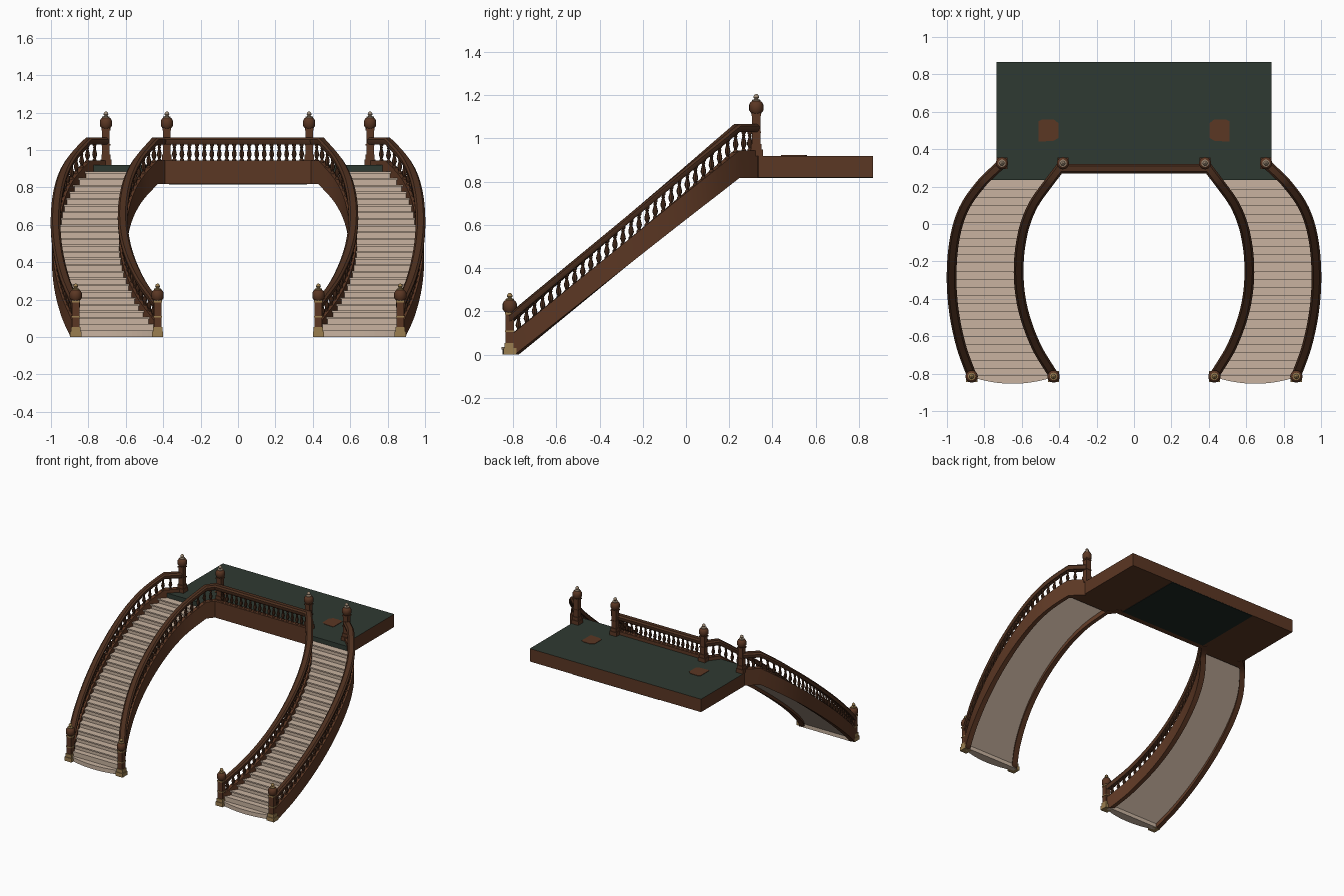
import bpy, bmesh, math
from mathutils import Matrix, Vector

if "Cube" in bpy.data.objects:
    bpy.data.objects.remove(bpy.data.objects["Cube"])


def material(name, rgb):
    m = bpy.data.materials.new(name)
    m.use_nodes = True
    m.diffuse_color = (*rgb, 1)
    m.node_tree.nodes["Principled BSDF"].inputs["Base Color"].default_value = (*rgb, 1)
    return m


wood = material("brown wood", (0.105, 0.038, 0.017))
dark_wood = material("dark wood", (0.072, 0.028, 0.013))
stone = material("beige stone", (0.58, 0.45, 0.35))
carpet = material("dark green floor", (0.028, 0.042, 0.032))
gold = material("old gold", (0.33, 0.21, 0.08))
shade = material("green black underside", (0.012, 0.02, 0.016))
pale = material("pale finial", (0.35, 0.26, 0.18))


def finish(bm, name, *mats, smooth=False):
    bmesh.ops.recalc_face_normals(bm, faces=bm.faces)
    me = bpy.data.meshes.new(name)
    bm.to_mesh(me)
    bm.free()
    for m in mats:
        me.materials.append(m)
    if smooth:
        me.shade_smooth()
        me.set_sharp_from_angle(angle=math.radians(40))
    ob = bpy.data.objects.new(name, me)
    bpy.context.collection.objects.link(ob)
    return ob


def loft(bm, rings, mat=0):
    """Join closed rings of points into a capped solid."""
    rows = [[bm.verts.new(p) for p in ring] for ring in rings]
    n = len(rows[0])
    faces = [bm.faces.new((a[i], a[(i + 1) % n], b[(i + 1) % n], b[i]))
             for a, b in zip(rows, rows[1:]) for i in range(n)]
    faces += [bm.faces.new(rows[0][::-1]), bm.faces.new(rows[-1])]
    for f in faces:
        f.material_index = mat


def prism(bm, outline, z0, z1, mat=0):
    loft(bm, [[(x, y, z) for x, y in outline] for z in (z0, z1)], mat)


def box(bm, x, y, hx, hy, z0, z1, mat=0):
    prism(bm, [(x - hx, y - hy), (x + hx, y - hy), (x + hx, y + hy), (x - hx, y + hy)], z0, z1, mat)


def lathe(bm, x, y, z, profile, sides, mat=0):
    loft(bm, [[(x + r * math.cos(math.tau * k / sides), y + r * math.sin(math.tau * k / sides), z + h)
               for k in range(sides)] for r, h in profile], mat)


# Plan curves of the two sides of a flight, as (y, x)
FOOT, HEAD, POST = -0.81, 0.235, 0.32
INNER = [(FOOT, .43), (-.65, .525), (-.45, .595), (-.25, .617), (-.05, .595), (.1, .54), (HEAD, .445), (POST, .38)]
OUTER = [(FOOT, .868), (-.65, .925), (-.45, .965), (-.25, .975), (-.05, .953), (.1, .9), (HEAD, .80), (POST, .71)]


def plan_x(curve, y):
    i = max(k for k in range(len(curve) - 1) if y >= curve[k][0] or k == 0)
    (ya, a), (yb, b) = curve[i], curve[i + 1]
    t = (y - ya) / (yb - ya)
    if i == len(curve) - 2:
        return a + (b - a) * t

    def slope(k):
        p, q = curve[max(k - 1, 0)], curve[k + 1]
        return (q[1] - p[1]) / (q[0] - p[0]) * (yb - ya)
    return ((2 * t**3 - 3 * t**2 + 1) * a + (t**3 - 2 * t**2 + t) * slope(i)
            + (3 * t**2 - 2 * t**3) * b + (t**3 - t**2) * slope(i + 1))


def rise(low, high):
    """Height that climbs steadily with y and levels off at the landing."""
    return lambda y: low + (high - low) * min(1, (y - FOOT) / (HEAD - FOOT))


rail_top, rail_base = rise(.19, 1.068), rise(.15, 1.03)
string_top, string_base = rise(.085, .945), rise(-.02, .818)
FLOOR, UNDER = .92, .82

YS = [FOOT + (HEAD - FOOT) * i / 40 for i in range(41)] + [POST]
RAIL = [(-.75, 0), (.75, 0), (1, .35), (1, .7), (.6, 1), (-.6, 1), (-1, .7), (-1, .35)]
PLANK = [(-1, 0), (1, 0), (1, 1), (-1, 1)]


def sweep(bm, curve, s, section, half, base, top):
    pts = [Vector((s * plan_x(curve, y), y)) for y in YS]
    rings = []
    for i, p in enumerate(pts):
        d = (pts[min(i + 1, len(pts) - 1)] - pts[max(i - 1, 0)]).normalized()
        lo, hi = max(0, base(p.y)), top(p.y)
        rings.append([(p.x + d.y * half * u, p.y - d.x * half * u, lo + (hi - lo) * v) for u, v in section])
    loft(bm, rings)


BALUSTER = [(.011, 0), (.011, .1), (.006, .16), (.013, .36), (.012, .46), (.006, .7),
            (.009, .76), (.006, .82), (.011, .88), (.011, 1)]


def baluster(bm, x, y, lo, hi):
    lathe(bm, x, y, lo, [(r, h * (hi - lo)) for r, h in BALUSTER], 8)


RISERS = 26
STEPS = RISERS - 2
for s, side in ((1, "left"), (-1, "right")):
    # Strings, handrails and balusters
    for curve, where in ((INNER, "inner"), (OUTER, "outer")):
        bm = bmesh.new()
        sweep(bm, curve, s, PLANK, .019, string_base, string_top)
        finish(bm, f"{side}_{where}_string", wood, smooth=True)
        bm = bmesh.new()
        sweep(bm, curve, s, RAIL, .026, rail_base, rail_top)
        finish(bm, f"{side}_{where}_handrail", dark_wood, smooth=True)
        bm = bmesh.new()
        for i in range(29):
            y = -.775 + i * .0372
            baluster(bm, s * plan_x(curve, y), y, string_top(y) - .008, rail_base(y) + .008)
        finish(bm, f"{side}_{where}_balusters", dark_wood, smooth=True)

    # Steps with a projecting tread and a sloping soffit
    bm = bmesh.new()
    run = (HEAD - FOOT) / STEPS
    for i in range(STEPS):
        y0, y1 = FOOT + i * run, FOOT + (i + 1) * run
        top = FLOOR * (i + 2) / RISERS

        def slab(ya, yb, za, zb, z):
            loft(bm, [[(s * plan_x(c, ya), ya, za), (s * plan_x(c, yb), yb, zb),
                       (s * plan_x(c, yb), yb, z), (s * plan_x(c, ya), ya, z)] for c in (INNER, OUTER)])
        slab(y0, y1, max(.002, string_base(y0) + .025), max(.002, string_base(y1) + .025), top - .01)
        slab(max(FOOT, y0 - .009), y1, top - .01, top - .01, top)
    finish(bm, f"{side}_steps", stone)

    # Bowed bottom step
    bm = bmesh.new()
    for grow, z0, z1 in ((0, 0, .025), (.006, .025, .035)):
        arc = [(s * (.649 + .219 * t / 8), -.812 - grow - .036 * (1 - (t / 8) ** 2)) for t in range(-8, 9)]
        prism(bm, arc + [(s * .868, -.78), (s * .43, -.78)], z0, z1)
    finish(bm, f"{side}_bottom_step", stone)

    # Newel posts: plinth, shaft with collars, turned cap and finial
    for x, y, z, where in ((.43, -.815, 0, "lower_inner"), (.868, -.815, 0, "lower_outer"),
                           (.38, .325, FLOOR, "upper_inner"), (.706, .325, FLOOR, "upper_outer")):
        bm = bmesh.new()
        trim = 1 if z == 0 else 0
        box(bm, s * x, y, .03, .03, z, z + .03, trim)
        box(bm, s * x, y, .025, .025, z + .03, z + .055, trim)
        box(bm, s * x, y, .02, .02, z + .055, z + .2)
        box(bm, s * x, y, .023, .023, z + .105, z + .113, trim)
        box(bm, s * x, y, .023, .023, z + .185, z + .195, trim)
        lathe(bm, s * x, y, z, [(.022, .195), (.033, .21), (.033, .235), (.027, .247), (.014, .257)], 16)
        lathe(bm, s * x, y, z, [(.02, .252), (.02, .258), (.008, .262), (.013, .27), (.011, .279), (.003, .286)],
              12, 1 if z == 0 else 2)
        finish(bm, f"{side}_{where}_newel", wood, gold, pale, smooth=True)

    # Floor inlay
    bm = bmesh.new()
    prism(bm, [(s * a, b) for a, b in ((.405, .46), (.43, .445), (.51, .44), (.51, .55),
                                       (.49, .56), (.43, .56), (.405, .54))], FLOOR - .002, FLOOR + .003)
    finish(bm, f"{side}_floor_inlay", wood)

# Upper floor with the two stair landings
half = [(.38, .3), (.445, HEAD), (.80, HEAD), (.712, .32), (.735, .335), (.735, .865)]
bm = bmesh.new()
prism(bm, half + [(-x, y) for x, y in reversed(half)], UNDER, FLOOR)
bmesh.ops.recalc_face_normals(bm, faces=bm.faces)
for f in bm.faces:
    f.material_index = 1 if f.normal.z > .5 or f.normal.y < -.9 else 0
finish(bm, "upper_floor", wood, carpet)

bm = bmesh.new()
box(bm, 0, .59, .37, .274, UNDER - .003, UNDER + .002)
finish(bm, "floor_underside_panel", shade)

# Front gallery: fascia, rail and balusters
bm = bmesh.new()
box(bm, 0, .295, .395, .02, UNDER - .002, .945)
finish(bm, "gallery_fascia", wood)
bm = bmesh.new()
loft(bm, [[(x, .295 + .026 * u, 1.03 + .038 * v) for u, v in RAIL] for x in (-.39, .39)])
finish(bm, "gallery_handrail", dark_wood, smooth=True)
bm = bmesh.new()
for i in range(18):
    baluster(bm, -.34 + .04 * i, .295, .94, 1.035)
finish(bm, "gallery_balusters", dark_wood, smooth=True)
